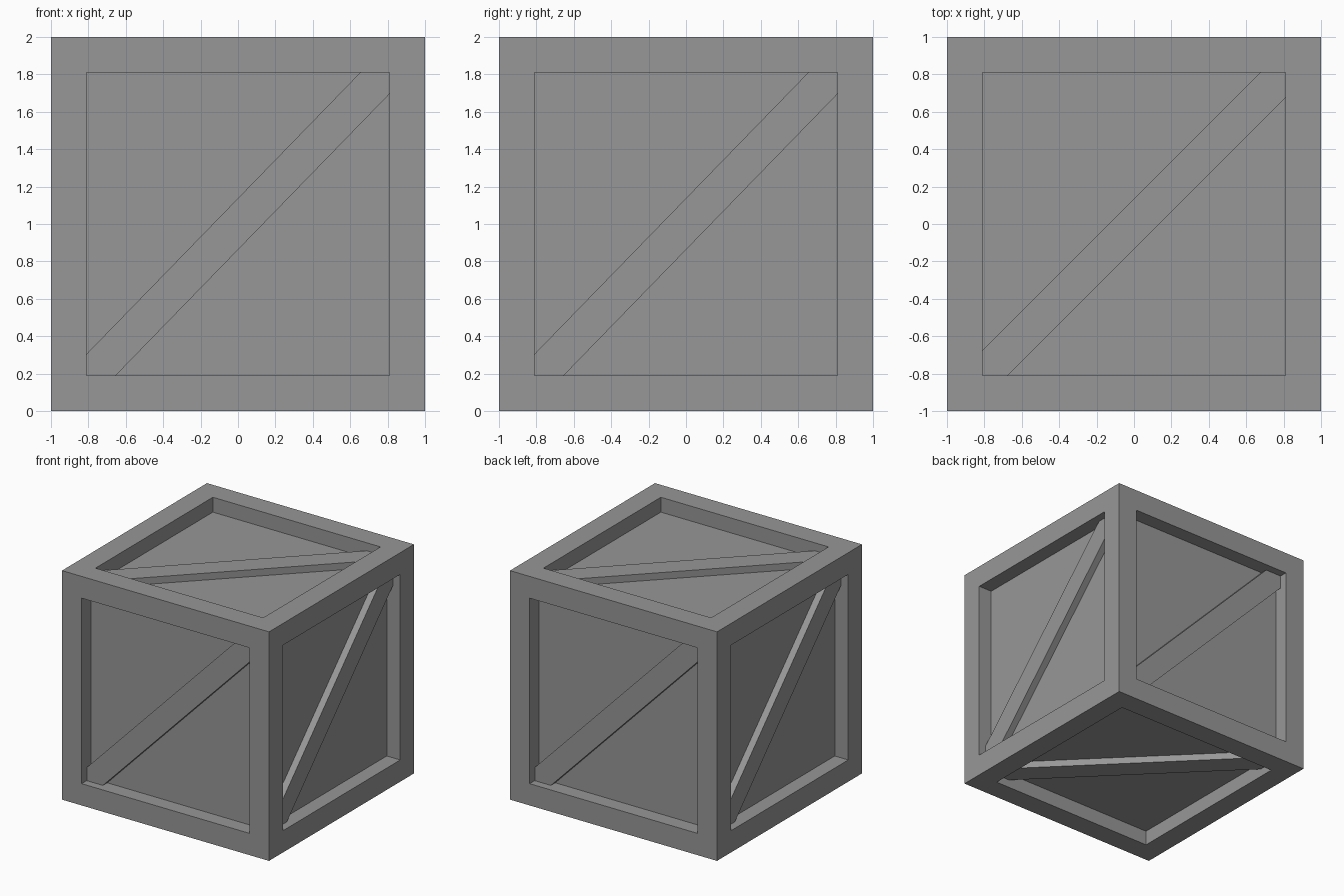
import bpy, bmesh
from math import radians, cos, sin
from mathutils import Matrix, Vector

if "Cube" in bpy.data.objects:
    bpy.data.objects.remove(bpy.data.objects["Cube"])

FRAME = 0.19      # width of the frame border
PANEL = 0.13      # depth of the recessed panels
BRACE = 0.07      # depth of the brace's outer face
CENTER = Vector((0, 0, 1))

grey = bpy.data.materials.new("dark_grey")
grey.diffuse_color = (0.31, 0.31, 0.31, 1)
grey.use_nodes = True
grey.node_tree.nodes["Principled BSDF"].inputs["Base Color"].default_value = grey.diffuse_color


def add_object(name, bm):
    bmesh.ops.recalc_face_normals(bm, faces=bm.faces[:])
    mesh = bpy.data.meshes.new(name)
    bm.to_mesh(mesh)
    bm.free()
    mesh.materials.append(grey)
    obj = bpy.data.objects.new(name, mesh)
    bpy.context.collection.objects.link(obj)
    return obj


# Crate body: flat frame border on every side, then a straight-walled recess
bm = bmesh.new()
bmesh.ops.create_cube(bm, size=2, matrix=Matrix.Translation(CENTER))
sides = bm.faces[:]
bmesh.ops.inset_individual(bm, faces=sides, thickness=FRAME, use_even_offset=True)
for f in sides:
    n = f.normal.copy()
    panel = bmesh.ops.extrude_discrete_faces(bm, faces=[f])["faces"][0]
    bmesh.ops.translate(bm, verts=panel.verts[:], vec=-n * PANEL)
add_object("crate_body", bm)


# Diagonal brace on each side, its ends buried in the frame
def brace(name, right, up, angle):
    u, v = Vector(right), Vector(up)
    n = u.cross(v)
    a = radians(angle)
    along = u * cos(a) + v * sin(a)
    across = n.cross(along)
    bottom = PANEL + 0.01
    size = (2.32, 0.192, bottom - BRACE)
    axes = [d * s for d, s in zip((along, across, n), size)]
    m = Matrix(axes).transposed().to_4x4()
    m.translation = CENTER + n * (1 - (BRACE + bottom) / 2)
    b = bmesh.new()
    bmesh.ops.create_cube(b, size=1, matrix=m)
    add_object(name, b)


X, Y, Z = Vector((1, 0, 0)), Vector((0, 1, 0)), Vector((0, 0, 1))
for name, right, up, angle in (
    ("front_brace", X, Z, 45.8),
    ("right_brace", Y, Z, 45.8),
    ("back_brace", -X, Z, 45.8),
    ("left_brace", -Y, Z, 45.8),
    ("top_brace", X, Y, 45),
    ("bottom_brace", X, -Y, 45),
):
    brace(name, right, up, angle)
